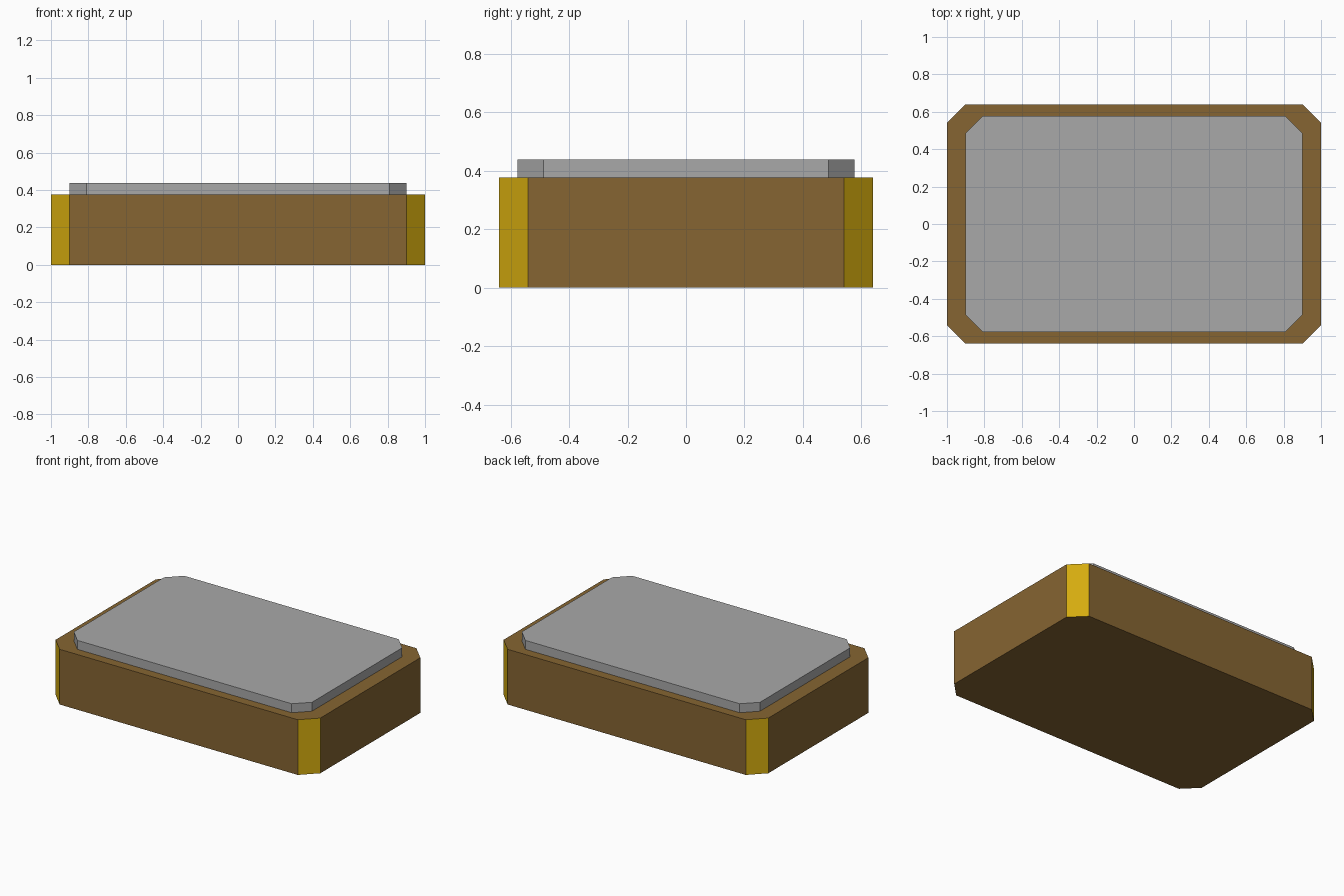
import bpy
import bmesh

cube = bpy.data.objects.get("Cube")
if cube:
    bpy.data.objects.remove(cube, do_unlink=True)


def material(name, srgb):
    """Flat material from 0-255 display values, converted to linear."""
    rgb = [(c / 255 / 12.92) if c < 11 else ((c / 255 + 0.055) / 1.055) ** 2.4 for c in srgb]
    mat = bpy.data.materials.new(name)
    mat.use_nodes = True
    mat.diffuse_color = (*rgb, 1)
    bsdf = mat.node_tree.nodes["Principled BSDF"]
    bsdf.inputs["Base Color"].default_value = (*rgb, 1)
    bsdf.inputs["Roughness"].default_value = 0.6
    return mat


brown = material("ceramic brown", (134, 101, 50))
gold = material("gold", (213, 172, 15))
grey = material("lid grey", (169, 169, 169))


def chamfered_block(name, hx, hy, cut, z0, z1, mats):
    """Box with its four upright corners cut at 45 degrees."""
    corners = [(hx - cut, -hy), (hx, cut - hy), (hx, hy - cut), (hx - cut, hy),
               (cut - hx, hy), (-hx, hy - cut), (-hx, cut - hy), (cut - hx, -hy)]
    bm = bmesh.new()
    base = bm.faces.new([bm.verts.new((x, y, z0)) for x, y in corners])
    top = bmesh.ops.extrude_face_region(bm, geom=[base], use_keep_orig=True)["geom"]
    bmesh.ops.translate(bm, vec=(0, 0, z1 - z0),
                        verts=[v for v in top if isinstance(v, bmesh.types.BMVert)])
    bmesh.ops.recalc_face_normals(bm, faces=bm.faces)
    # The diagonal corner faces take the last material
    for f in bm.faces:
        if abs(f.normal.x) > 0.3 and abs(f.normal.y) > 0.3:
            f.material_index = len(mats) - 1
    mesh = bpy.data.meshes.new(name)
    bm.to_mesh(mesh)
    bm.free()
    for m in mats:
        mesh.materials.append(m)
    obj = bpy.data.objects.new(name, mesh)
    bpy.context.collection.objects.link(obj)
    return obj


# Ceramic body with gold corner contacts, and the thin metal lid on top
chamfered_block("body", 1.0, 0.64, 0.10, 0.0, 0.377, [brown, gold])
chamfered_block("lid", 0.90, 0.577, 0.09, 0.377, 0.438, [grey])
